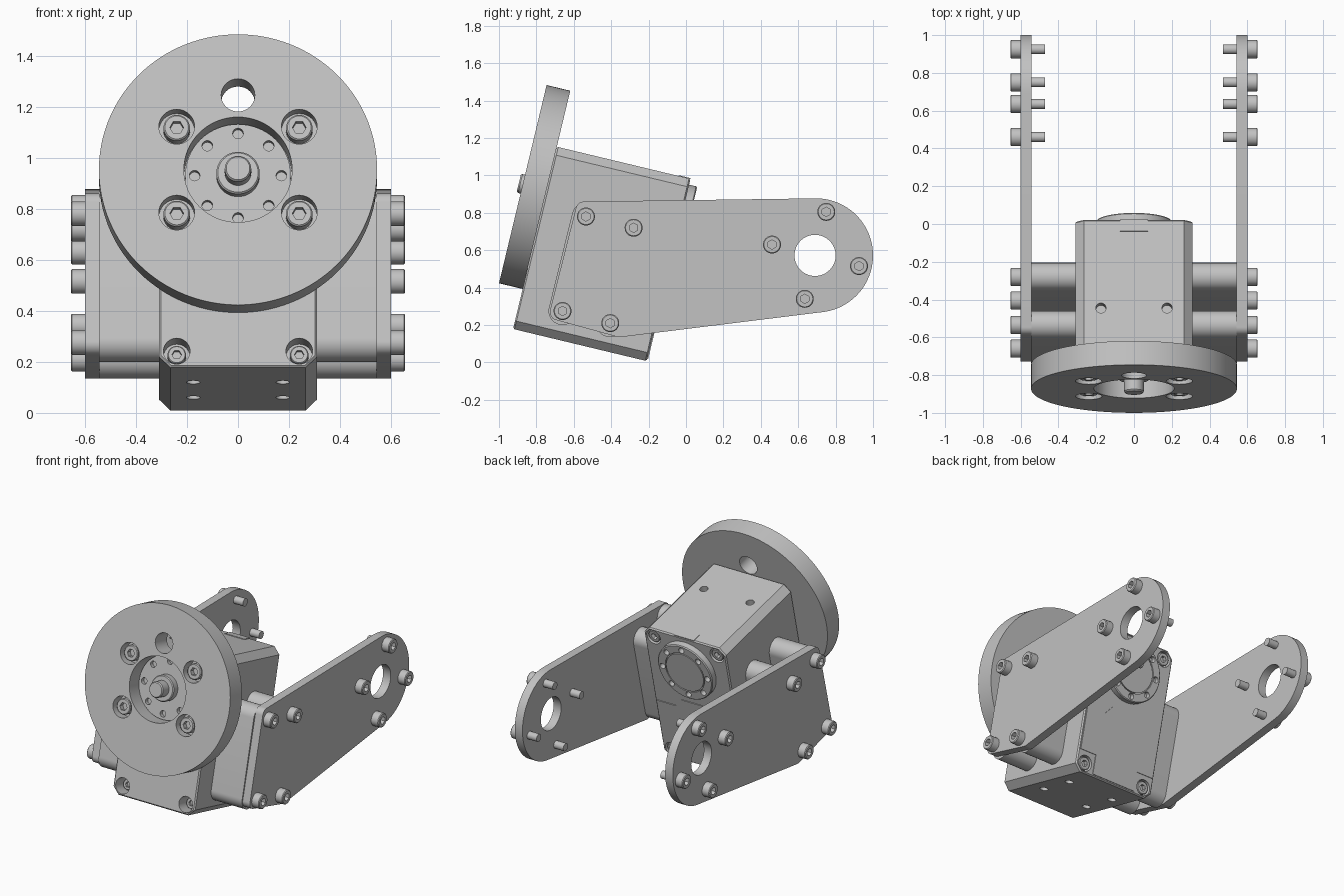
import bpy, bmesh
from math import sin, cos, pi, radians
from mathutils import Matrix, Vector, geometry

if "Cube" in bpy.data.objects:
    bpy.data.objects.remove(bpy.data.objects["Cube"])

grey = bpy.data.materials.new("machined_grey")
grey.use_nodes = True
grey.diffuse_color = (0.54, 0.54, 0.54, 1)
grey.node_tree.nodes["Principled BSDF"].inputs["Base Color"].default_value = grey.diffuse_color

# Frame of the tilted drive unit: local y runs along the shaft, origin at the wheel face
TILT = Matrix.Translation((0, -0.8725, 0.953)) @ Matrix.Rotation(radians(-13.5), 4, 'X')
ALONG_Y = Matrix.Rotation(-pi / 2, 4, 'X')     # turns z into +y
ALONG_X = Matrix.Rotation(pi / 2, 4, 'Y')      # turns z into +x


def lathe(bm, profile, matrix=Matrix(), segs=32):
    """Revolve (radius, height) points about z, capping both ends."""
    rings = [[bm.verts.new(matrix @ Vector((r * cos(2 * pi * i / segs), r * sin(2 * pi * i / segs), h)))
              for i in range(segs)] for r, h in profile]
    for a, b in zip(rings, rings[1:]):
        for i in range(segs):
            j = (i + 1) % segs
            bm.faces.new((a[i], a[j], b[j], b[i]))
    bm.faces.new(rings[0][::-1])
    bm.faces.new(rings[-1])


def rod(bm, x, z, r, y0, y1, segs=32):
    """Cylinder along local y."""
    lathe(bm, [(r, y0), (r, y1)], Matrix.Translation((x, 0, z)) @ ALONG_Y, segs)


def prism(bm, points, place, a, b):
    """Extrude a 2D outline from a to b; place maps (u, v, depth) to a position."""
    low, high = ([bm.verts.new(place(u, v, d)) for u, v in points] for d in (a, b))
    n = len(points)
    caps = [bm.faces.new(low), bm.faces.new(high[::-1])]
    for i in range(n):
        bm.faces.new((low[i], low[(i + 1) % n], high[(i + 1) % n], high[i]))
    return caps


def hull(circles, n=48):
    """Outline wrapped tightly around (u, v, radius) circles."""
    pts = [Vector((u + r * cos(2 * pi * i / n), v + r * sin(2 * pi * i / n)))
           for u, v, r in circles for i in range(n)]
    return [pts[i] for i in geometry.convex_hull_2d(pts)]


def link(name, mesh, matrix=Matrix()):
    obj = bpy.data.objects.new(name, mesh)
    obj.matrix_world = matrix
    bpy.context.collection.objects.link(obj)
    return obj


def finish(bm, name, matrix=Matrix(), cutter=None):
    """Turn a bmesh into a shaded object, carving out the cutter bmesh."""
    meshes = []
    for part in filter(None, (bm, cutter)):
        bmesh.ops.recalc_face_normals(part, faces=part.faces)
        mesh = bpy.data.meshes.new(name)
        part.to_mesh(mesh)
        part.free()
        mesh.materials.append(grey)
        meshes.append(mesh)
    obj = link(name, meshes[0], matrix)
    if cutter:
        tool = link("cutter", meshes[1], matrix)
        tool.hide_render = True
        mod = obj.modifiers.new("holes", 'BOOLEAN')
        mod.operation, mod.solver, mod.object = 'DIFFERENCE', 'EXACT', tool
        bpy.context.view_layer.update()
        carved = bpy.data.meshes.new_from_object(obj.evaluated_get(bpy.context.evaluated_depsgraph_get()))
        obj.modifiers.clear()
        obj.data = carved
        bpy.data.objects.remove(tool)
    bpy.ops.object.select_all(action='DESELECT')
    obj.select_set(True)
    bpy.context.view_layer.objects.active = obj
    bpy.ops.object.shade_smooth_by_angle(angle=radians(30))
    return obj


def side_place(u, v, d):
    return (d, u, v)


def face_place(u, v, d):
    return (u, d, v)


CORNERS = [(x, z) for x in (-0.24, 0.24) for z in (0.173, -0.70)]
BOLTS = [(x, z) for x in (-0.24, 0.24) for z in (0.173, -0.173)]
RING = [(0.17 * cos(i * pi / 4), 0.17 * sin(i * pi / 4)) for i in range(8)]

# Socket screw, shared by every fastener, head pointing along z
bm, cut = bmesh.new(), bmesh.new()
lathe(bm, [(0.026, -0.13), (0.026, 0), (0.048, 0), (0.048, 0.05), (0.043, 0.055)])
lathe(cut, [(0.025, 0.025), (0.025, 0.08)], segs=6)
first_screw = finish(bm, "screw_pattern", cutter=cut)
screw_mesh = first_screw.data
bpy.data.objects.remove(first_screw)

# Drive housing: chamfered block with softened ends
X, TOP, LOW, C, FRONT, BACK = 0.31, 0.237, -0.765, 0.045, 0.13, 0.865
outline = [(X, LOW + C), (X, TOP - C), (X - C, TOP), (C - X, TOP),
           (-X, TOP - C), (-X, LOW + C), (C - X, LOW), (X - C, LOW)]
bm, cut = bmesh.new(), bmesh.new()
caps = prism(bm, outline, face_place, FRONT, BACK)
bmesh.ops.bevel(bm, geom=[e for f in caps for e in f.edges], offset=0.008,
                segments=1, affect='EDGES')
for x, z in CORNERS:
    rod(cut, x, z, 0.052, BACK - 0.055, 1)
    if z < 0:
        rod(cut, x, z, 0.052, 0, FRONT + 0.1)
for x in (-0.175, 0.175):
    for y, z in ((0.383, TOP), (0.383, LOW), (0.64, LOW)):
        lathe(cut, [(0.027, -0.05), (0.027, 0.05)], Matrix.Translation((x, y, z)))
finish(bm, "drive_housing", TILT, cut)

# Rear cable cover and top tab
bm = bmesh.new()
half = [(0.1, -0.27), (0.15, -0.33), (0.295, -0.33), (0.295, -0.62), (0.17, -0.62), (0.17, -0.75)]
prism(bm, half + [(-u, v) for u, v in reversed(half)], face_place, BACK - 0.002, BACK + 0.005)
finish(bm, "rear_cover", TILT)
bm = bmesh.new()
tab = [(-0.075, 0.8), (0.075, 0.8), (0.075, BACK), (-0.075, BACK)]
prism(bm, tab, lambda u, v, d: (u, v, d), TOP - 0.002, TOP + 0.004)
finish(bm, "top_tab", TILT)

# Rear idler boss with ring groove and eight holes
bm, cut = bmesh.new(), bmesh.new()
lathe(bm, [(0.205, 0.85), (0.205, 0.904), (0.199, 0.91), (0.147, 0.91), (0.147, 0.9),
           (0.14, 0.9), (0.14, 0.91)], ALONG_Y, 64)
for x, z in RING:
    rod(cut, x, z, 0.02, 0.88, 1, 16)
finish(bm, "rear_idler", TILT, cut)

# Wheel: thick disc with hub opening, counterbores and one through hole
bm, cut = bmesh.new(), bmesh.new()
rod(bm, 0, 0, 0.545, 0, 0.13, 128)
rod(cut, 0, 0, 0.212, -0.1, 0.3, 64)
rod(cut, 0, 0.3, 0.066, -0.1, 0.3)
for x, z in BOLTS:
    rod(cut, x, z, 0.07, -0.1, 0.072)
finish(bm, "wheel_disc", TILT, cut)

# Output horn and stepped shaft
bm, cut = bmesh.new(), bmesh.new()
rod(bm, 0, 0, 0.207, 0.1, 0.14, 64)
for x, z in RING:
    rod(cut, x, z, 0.021, 0, 0.128, 16)
finish(bm, "output_horn", TILT, cut)
bm = bmesh.new()
lathe(bm, [(0.085, 0.12), (0.085, 0.056), (0.079, 0.05), (0.052, 0.05), (0.052, -0.014),
           (0.046, -0.022)], ALONG_Y, 48)
finish(bm, "output_shaft", TILT)

# Screws on the wheel face and the housing corners
TOWARD_FRONT = Matrix.Rotation(pi / 2, 4, 'X')
for x, z in BOLTS:
    link("wheel_screw", screw_mesh, TILT @ Matrix.Translation((x, 0.072, z)) @ TOWARD_FRONT
         @ Matrix.Scale(1.08, 4))
for x, z in CORNERS:
    link("rear_corner_screw", screw_mesh, TILT @ Matrix.Translation((x, BACK - 0.055, z))
         @ ALONG_Y @ Matrix.Scale(0.9, 4))
    if z < 0:
        link("front_corner_screw", screw_mesh, TILT @ Matrix.Translation((x, FRONT + 0.1, z))
             @ TOWARD_FRONT @ Matrix.Scale(0.75, 4))

# Side arms, spacer bars and their screws on both sides
BARS = [((-0.535, 0.78), (-0.66, 0.275)), ((-0.28, 0.72), (-0.405, 0.21))]
ARM_END = [(0.75, 0.805), (0.46, 0.63), (0.925, 0.515), (0.635, 0.34)]
arm = hull([(-0.545, 0.815, 0.045), (-0.683, 0.27, 0.045), (-0.355, 0.18, 0.045),
            (0.695, 0.572, 0.305)], 96)
for side, s in (("left", 1), ("right", -1)):
    bm, cut = bmesh.new(), bmesh.new()
    prism(bm, arm, side_place, s * 0.542, s * 0.6)
    lathe(cut, [(0.11, -1), (0.11, 1)], Matrix.Translation((0, 0.69, 0.572)) @ ALONG_X, 64)
    finish(bm, side + "_arm", cutter=cut)
    for p, q in BARS:
        bm = bmesh.new()
        prism(bm, hull([(*p, 0.075), (*q, 0.075)]), side_place, s * 0.3, s * 0.545)
        finish(bm, side + "_spacer_bar")
    for y, z in BARS[0] + BARS[1] + tuple(ARM_END):
        link(side + "_arm_screw", screw_mesh, Matrix.Translation((s * 0.6, y, z))
             @ Matrix.Rotation(s * pi / 2, 4, 'Y'))
